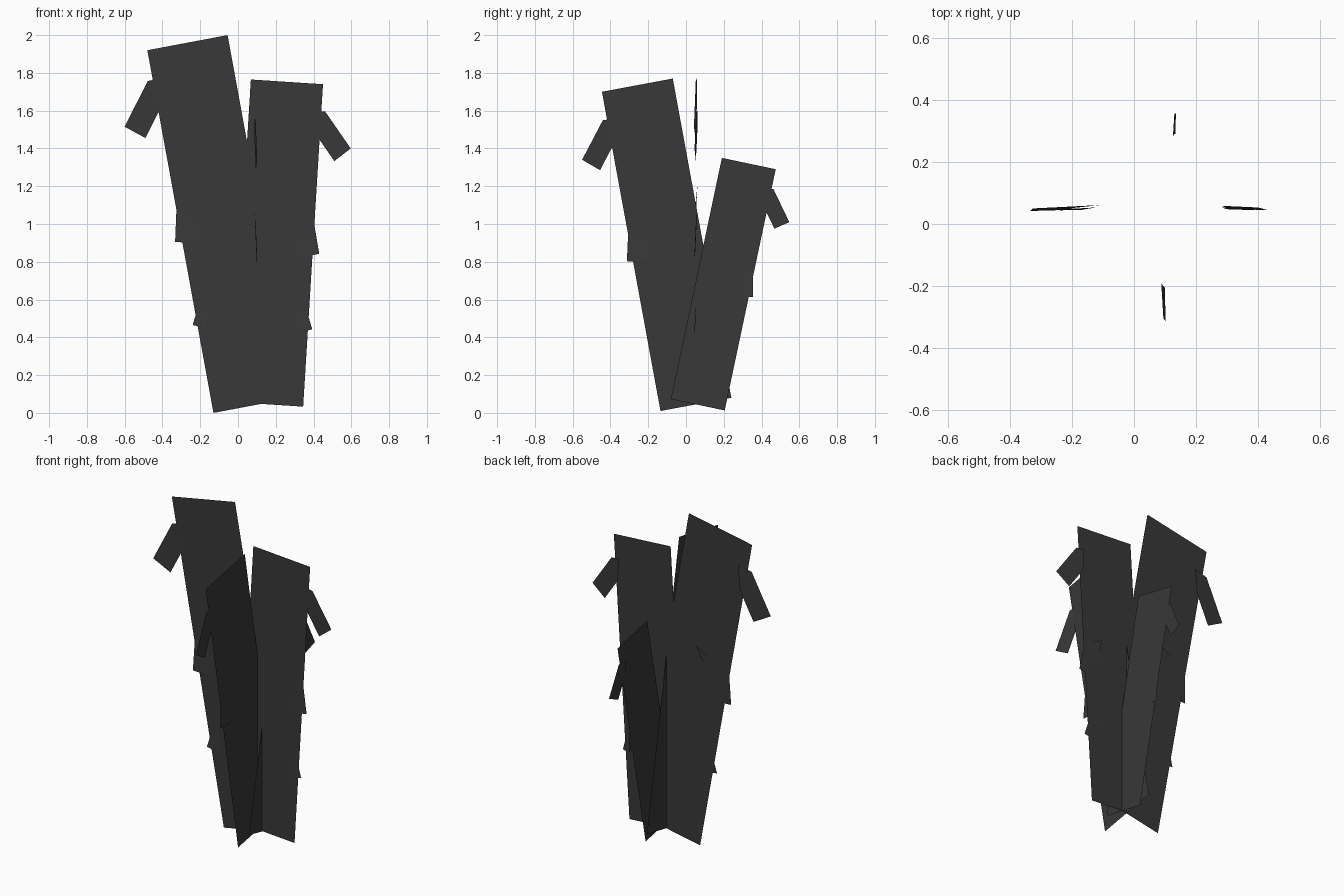
import bpy

if "Cube" in bpy.data.objects:
    bpy.data.objects.remove(bpy.data.objects["Cube"])

dark = bpy.data.materials.new("dark_grey")
dark.diffuse_color = (0.04, 0.04, 0.04, 1)
dark.use_nodes = True
dark.node_tree.nodes["Principled BSDF"].inputs["Base Color"].default_value = dark.diffuse_color


def sheet(name, axis, pts, depth):
    """Flat card: pts are (u, z); u runs along the given axis, depth(u, z) along the other."""
    verts = [(u, depth(u, z), z) if axis == "x" else (depth(u, z), u, z) for u, z in pts]
    me = bpy.data.meshes.new(name)
    me.from_pydata(verts, [], [range(len(verts))])
    me.materials.append(dark)
    bpy.context.collection.objects.link(bpy.data.objects.new(name, me))


def stem(name, axis, d, pts):
    """Tall rectangle from three corners, the fourth completed."""
    (ax, az), (bx, bz), (cx, cz) = pts
    sheet(name, axis, [*pts, (ax + cx - bx, az + cz - bz)], lambda u, z: d)


def pad(name, axis, tip, su, sz, a, b, d, c):
    """Small bent side pad: a outer bottom, b inner bottom, d inner top, c outer elbow."""
    e = (b[0] + (c[0] - a[0]) * 0.7, b[1] + (c[1] - a[1]) * 0.7)
    sheet(name, axis, [a, b, e, d, c],
          lambda u, z: tip + su * abs(u - a[0]) + sz * (z - a[1]))


# four tall crossing stems
stem("stem_left", "x", 0.05, [(-0.13, 0.0), (-0.48, 1.92), (-0.055, 2.0)])
stem("stem_right", "x", 0.0505, [(0.345, 0.033), (0.45, 1.74), (0.068, 1.765)])
stem("stem_front", "y", 0.095, [(-0.135, 0.01), (-0.445, 1.70), (-0.07, 1.77)])
stem("stem_back", "y", 0.128, [(0.205, 0.013), (0.475, 1.29), (0.19, 1.35)])

# upper pads, hanging outwards
UP = (0.08, 0.0)
pad("upper_pad_left", "x", 0.042, *UP, (-0.60, 1.515), (-0.49, 1.455), (-0.39, 1.775), (-0.478, 1.757))
pad("upper_pad_right", "x", 0.045, *UP, (0.597, 1.40), (0.51, 1.333), (0.41, 1.60), (0.462, 1.595))
pad("upper_pad_front", "y", 0.102, -0.08, 0.0, (-0.55, 1.34), (-0.455, 1.285), (-0.36, 1.56), (-0.44, 1.55))
pad("upper_pad_back", "y", 0.135, -0.08, 0.0, (0.547, 1.01), (0.468, 0.975), (0.40, 1.19), (0.463, 1.185))

# middle pads, hanging straight and leaning through the stems
MID = (0.03, 0.04)
pad("middle_pad_left", "x", 0.042, *MID, (-0.333, 0.905), (-0.205, 0.898), (-0.11, 1.21), (-0.325, 1.10))
pad("middle_pad_right", "x", 0.045, *MID, (0.43, 0.842), (0.317, 0.82), (0.28, 1.07), (0.40, 1.02))
pad("middle_pad_front", "y", 0.102, -0.03, -0.04, (-0.313, 0.803), (-0.205, 0.797), (-0.19, 1.07), (-0.305, 0.98))
pad("middle_pad_back", "y", 0.135, -0.03, -0.04, (0.355, 0.613), (0.29, 0.617), (0.28, 0.80), (0.355, 0.74))

# lower pads, smallest
pad("lower_pad_left", "x", 0.044, *MID, (-0.24, 0.465), (-0.17, 0.45), (-0.12, 0.61), (-0.215, 0.55))
pad("lower_pad_right", "x", 0.045, *MID, (0.393, 0.443), (0.31, 0.42), (0.28, 0.58), (0.37, 0.52))
